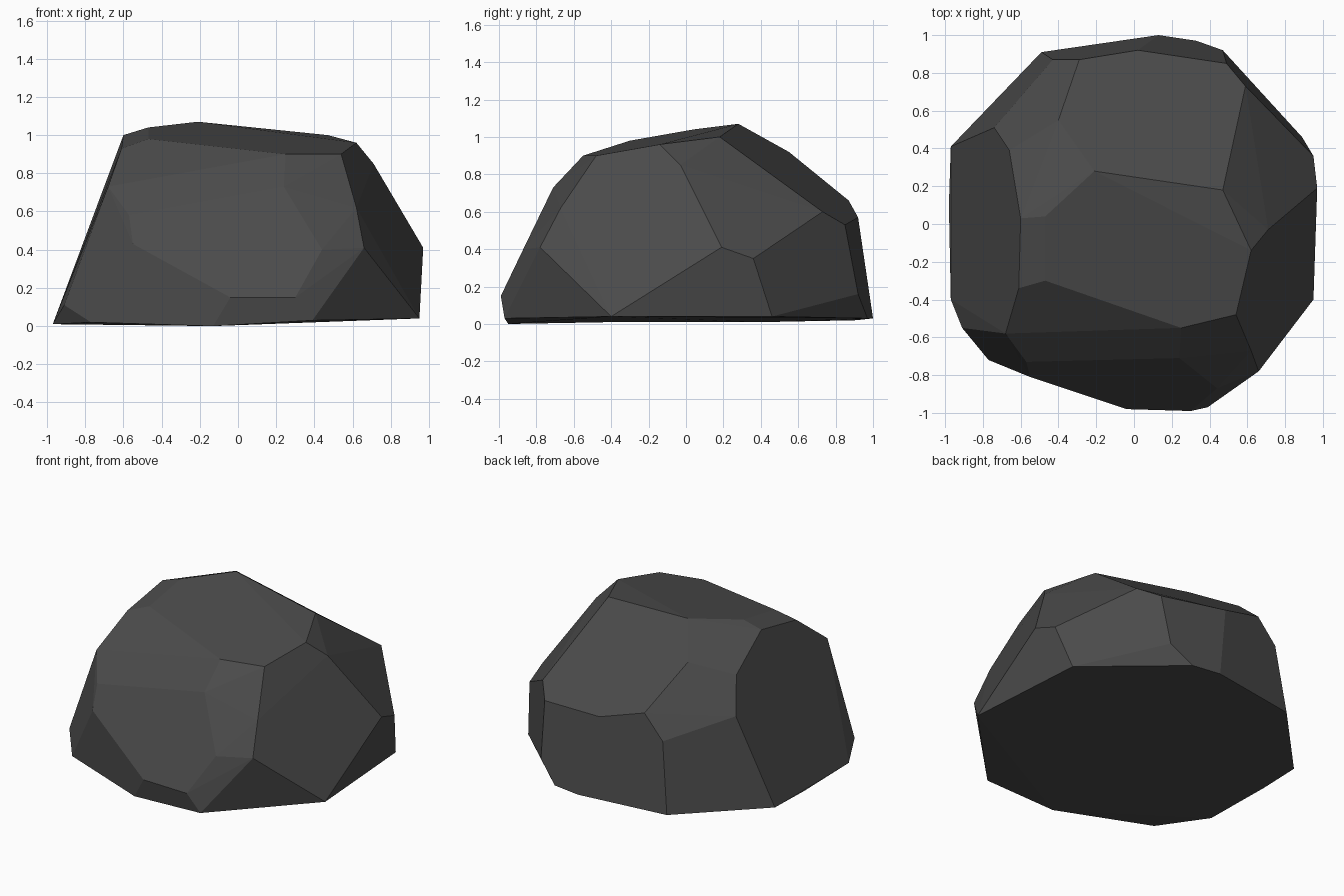
import bpy
import bmesh
import math

# Remove the default object only
default_object = bpy.data.objects.get("Cube")
if default_object:
    bpy.data.objects.remove(default_object, do_unlink=True)


def make_material(name, colour):
    """Flat material with matching viewport and render colour."""
    material = bpy.data.materials.new(name)
    material.use_nodes = True
    material.diffuse_color = colour
    shader = material.node_tree.nodes["Principled BSDF"]
    shader.inputs["Base Color"].default_value = colour
    shader.inputs["Roughness"].default_value = 0.9
    return material


def make_faceted_stone(name, corner_groups, material, merge_angle):
    """Wrap a convex skin around the corners and merge almost flat facets."""
    mesh = bpy.data.meshes.new(name)
    bm = bmesh.new()
    for group in corner_groups:
        for corner in group:
            bm.verts.new(corner)
    hull = bmesh.ops.convex_hull(bm, input=bm.verts[:], use_existing_faces=False)
    unused = [v for v in bm.verts if not v.link_faces]
    bmesh.ops.delete(bm, geom=unused, context="VERTS")
    bmesh.ops.dissolve_limit(
        bm,
        angle_limit=math.radians(merge_angle),
        verts=bm.verts[:],
        edges=bm.edges[:],
    )
    bmesh.ops.recalc_face_normals(bm, faces=bm.faces[:])
    for face in bm.faces:
        face.smooth = False
    bm.to_mesh(mesh)
    bm.free()
    mesh.materials.append(material)
    stone = bpy.data.objects.new(name, mesh)
    bpy.context.scene.collection.objects.link(stone)
    return stone


# Foot of the boulder, slightly tilted
foot = [
    (-.97, .41, .01), (-.98, .1, .01), (-.97, -.4, .01), (-.77, -.72, .02),
    (-.13, -.95, 0), (.39, -.97, .03), (.95, -.4, .04), (.89, .46, .04),
    (.33, .97, .03), (.13, 1, .03), (-.49, .91, .02),
]

# Low corners on the flanks
flanks = [
    (-.91, -.55, .11), (-.04, -.98, .15), (.3, -.99, .15), (.44, -.87, .4),
    (.66, -.78, .41), (.97, .19, .41), (.95, .36, .35), (.47, .92, .16),
    (-.55, -.81, .43), (-.43, .87, .5),
]

# Shoulder corners where the sides turn to the top
shoulder = [
    (-.57, -.73, .58), (-.68, -.58, .73), (.24, -.71, .73), (.62, -.67, .62),
    (.59, .73, .6), (.49, .85, .53), (.02, .92, .57), (-.29, .87, .66),
    (-.74, .51, .62), (-.66, .39, .84), (.71, -.03, .85),
]

# Crown ridge and upper facets
crown = [
    (-.6, .03, 1), (-.47, .04, 1.04), (-.21, .28, 1.07), (.47, .18, 1),
    (.62, -.14, .96), (.54, -.48, .9), (.25, -.55, .9), (-.47, -.3, .98),
    (-.61, -.34, .93), (-.4, .55, .92),
]

dark_grey = make_material("dark grey stone", (0.07, 0.07, 0.07, 1))
make_faceted_stone("boulder", [foot, flanks, shoulder, crown], dark_grey, 3)
